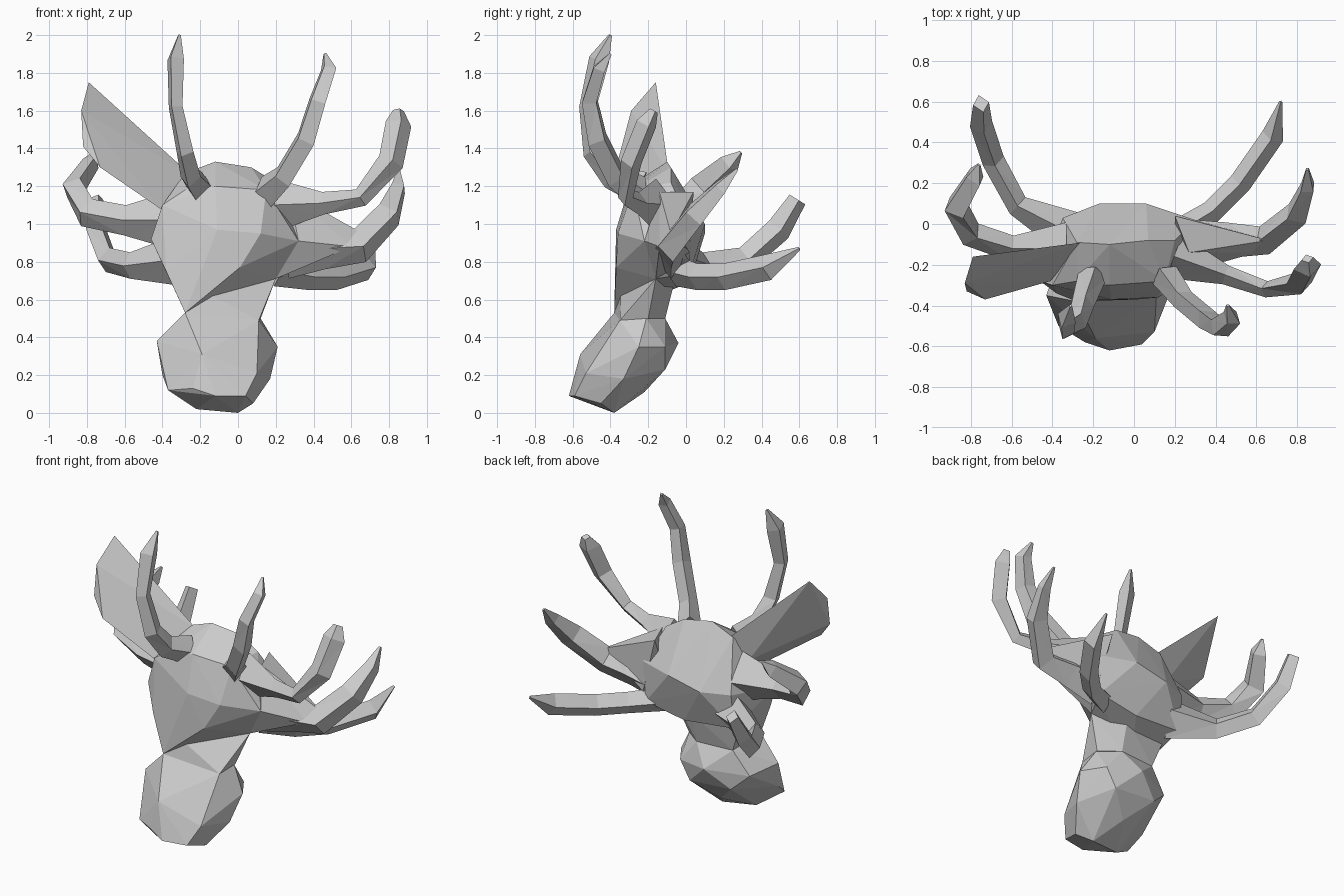
import bpy
import bmesh
from math import cos, sin, tau
from mathutils import Vector

default_cube = bpy.data.objects.get("Cube")
if default_cube:
    bpy.data.objects.remove(default_cube, do_unlink=True)

# Single plain grey for the whole sculpture
GREY = (0.6, 0.6, 0.6, 1)
plaster = bpy.data.materials.new("plain grey")
plaster.use_nodes = True
plaster.diffuse_color = GREY
for node in plaster.node_tree.nodes:
    if node.type == "BSDF_PRINCIPLED":
        node.inputs["Base Color"].default_value = GREY


def finish(name, bm):
    """Turn a bmesh into a flat shaded grey object."""
    bmesh.ops.recalc_face_normals(bm, faces=bm.faces)
    mesh = bpy.data.meshes.new(name)
    bm.to_mesh(mesh)
    bm.free()
    mesh.materials.append(plaster)
    part = bpy.data.objects.new(name, mesh)
    bpy.context.collection.objects.link(part)
    return part


def faceted_solid(name, corners):
    """Carve a faceted block as the hull around its corners."""
    bm = bmesh.new()
    for corner in corners:
        bm.verts.new(corner)
    hull = bmesh.ops.convex_hull(bm, input=bm.verts)
    unused = {item for item in hull["geom_interior"] + hull["geom_unused"]
              if isinstance(item, bmesh.types.BMVert)}
    bmesh.ops.delete(bm, geom=list(unused), context="VERTS")
    return finish(name, bm)


def antler_branch(name, stations, sides=4, flatness=0.8):
    """Sweep a tapering faceted section along (x, y, z, radius) stations."""
    bm = bmesh.new()
    centres = [Vector(station[:3]) for station in stations]
    rings = []
    across = Vector((0, 0, 1))
    for index, centre in enumerate(centres):
        before = centres[max(index - 1, 0)]
        after = centres[min(index + 1, len(centres) - 1)]
        tangent = (after - before).normalized()
        # Carry the previous direction along so that the branch does not twist
        across = (across - tangent * across.dot(tangent)).normalized()
        other = tangent.cross(across)
        radius = stations[index][3]
        ring = []
        for side in range(sides):
            angle = tau * side / sides
            offset = across * cos(angle) + other * sin(angle) * flatness
            ring.append(bm.verts.new(centre + offset * radius))
        rings.append(ring)
    for lower, upper in zip(rings, rings[1:]):
        for side in range(sides):
            following = (side + 1) % sides
            quad = (lower[side], lower[following], upper[following], upper[side])
            bm.faces.new(quad)
    bm.faces.new(rings[0])
    bm.faces.new(rings[-1])
    bmesh.ops.triangulate(bm, faces=bm.faces)
    return finish(name, bm)


# Muzzle: bulging snout that hangs forward and down
faceted_solid("muzzle", [
    (-.12, -.62, .09), (.04, -.59, .09), (.1, -.53, .21), (-.24, -.58, .13),
    (-.19, -.56, .31), (-.37, -.5, .12), (-.4, -.4, .2), (-.43, -.35, .38),
    (.21, -.25, .35), (.17, -.33, .18), (0, -.38, 0), (-.22, -.42, .02),
    (.08, -.45, .05), (-.1, -.04, .37), (-.25, -.11, .25), (.05, -.11, .23),
    (-.1, -.22, .11), (-.36, -.15, .35), (.12, -.11, .35), (-.28, -.38, .53),
    (.12, -.21, .5), (0, -.11, .5), (-.25, -.13, .5), (.11, -.35, .49),
])

# Bridge: narrow length between the snout and the skull
faceted_solid("nose_bridge", [
    (-.28, -.38, .53), (.11, -.35, .49), (.12, -.2, .5), (0, -.11, .5),
    (-.25, -.13, .5), (.2, -.16, .71), (-.38, -.34, .75),
    (-.33, -.1, .72), (0, -.06, .7),
])

# Skull: broad block that carries the ear and the antlers
faceted_solid("skull", [
    (-.12, -.1, 1.33), (.07, -.08, 1.3), (-.28, -.09, 1.27), (.2, -.08, 1.22),
    (-.12, -.3, 1.2), (-.28, -.28, 1.18), (.15, -.28, 1.18), (-.11, -.37, .97),
    (-.4, -.3, 1.1), (-.46, -.28, .92), (.12, -.36, .95), (.32, -.22, .91),
    (.01, -.37, .77), (-.38, -.34, .75), (.2, -.16, .71), (-.35, .03, .95),
    (-.17, .1, .95), (.06, .1, 1), (.3, .02, 1), (.28, .02, .74),
    (-.35, 0, .72), (0, .02, .69), (-.28, -.38, .53),
])

# Antler root: wedge that widens the skull towards the left
faceted_solid("left_antler_root", [
    (.2, -.16, .71), (.32, -.22, .91), (.27, -.14, 1.17), (.2, .04, 1.17),
    (.66, -.08, .95), (.6, -.14, .88), (.3, .02, .8),
])

# Ear: wide flat blade rising on the right
faceted_solid("right_ear", [
    (-.25, -.09, 1.26), (-.41, -.28, 1.08), (-.79, -.16, 1.75),
    (-.83, -.29, 1.6), (-.82, -.33, 1.41), (-.73, -.37, 1.3),
    (-.36, -.14, 1.12),
])

# Horns: tall pair curling up from the brow
antler_branch("right_horn", [
    (-.2, -.24, 1.19, .09), (-.25, -.39, 1.25, .07), (-.28, -.49, 1.38, .06),
    (-.33, -.52, 1.62, .05), (-.33, -.46, 1.87, .06), (-.31, -.4, 2, .01),
])
antler_branch("left_horn", [
    (.15, -.25, 1.17, .09), (.24, -.37, 1.25, .07), (.36, -.47, 1.45, .07),
    (.42, -.51, 1.65, .06), (.48, -.46, 1.82, .05), (.46, -.4, 1.9, .01),
])

# Left antlers: front, middle and rear branches
antler_branch("left_front_antler", [
    (.2, -.16, 1.1, .14), (.45, -.25, 1.11, .06), (.65, -.32, 1.14, .05),
    (.81, -.29, 1.33, .07), (.85, -.21, 1.53, .07), (.85, -.17, 1.6, .03),
])
antler_branch("left_middle_antler", [
    (.25, -.08, .84, .13), (.45, -.08, .87, .11), (.64, -.08, .88, .09),
    (.8, .05, 1.05, .08), (.85, .18, 1.19, .05), (.85, .27, 1.29, .01),
])
antler_branch("left_rear_antler", [
    (.2, -.05, .75, .08), (.38, .06, .72, .07), (.52, .2, .72, .07),
    (.68, .43, .77, .07), (.72, .6, .87, .01),
])

# Right antlers: middle and rear branches
antler_branch("right_middle_antler", [
    (-.33, -.12, 1.02, .16), (-.6, -.12, 1.02, .08), (-.8, -.05, 1.06, .08),
    (-.87, .08, 1.19, .08), (-.78, .23, 1.32, .06), (-.76, .29, 1.38, .01),
])
antler_branch("right_rear_antler", [
    (-.3, -.05, .81, .14), (-.57, .09, .78, .07), (-.69, .31, .81, .07),
    (-.75, .49, .97, .07), (-.75, .59, 1.13, .05),
])
